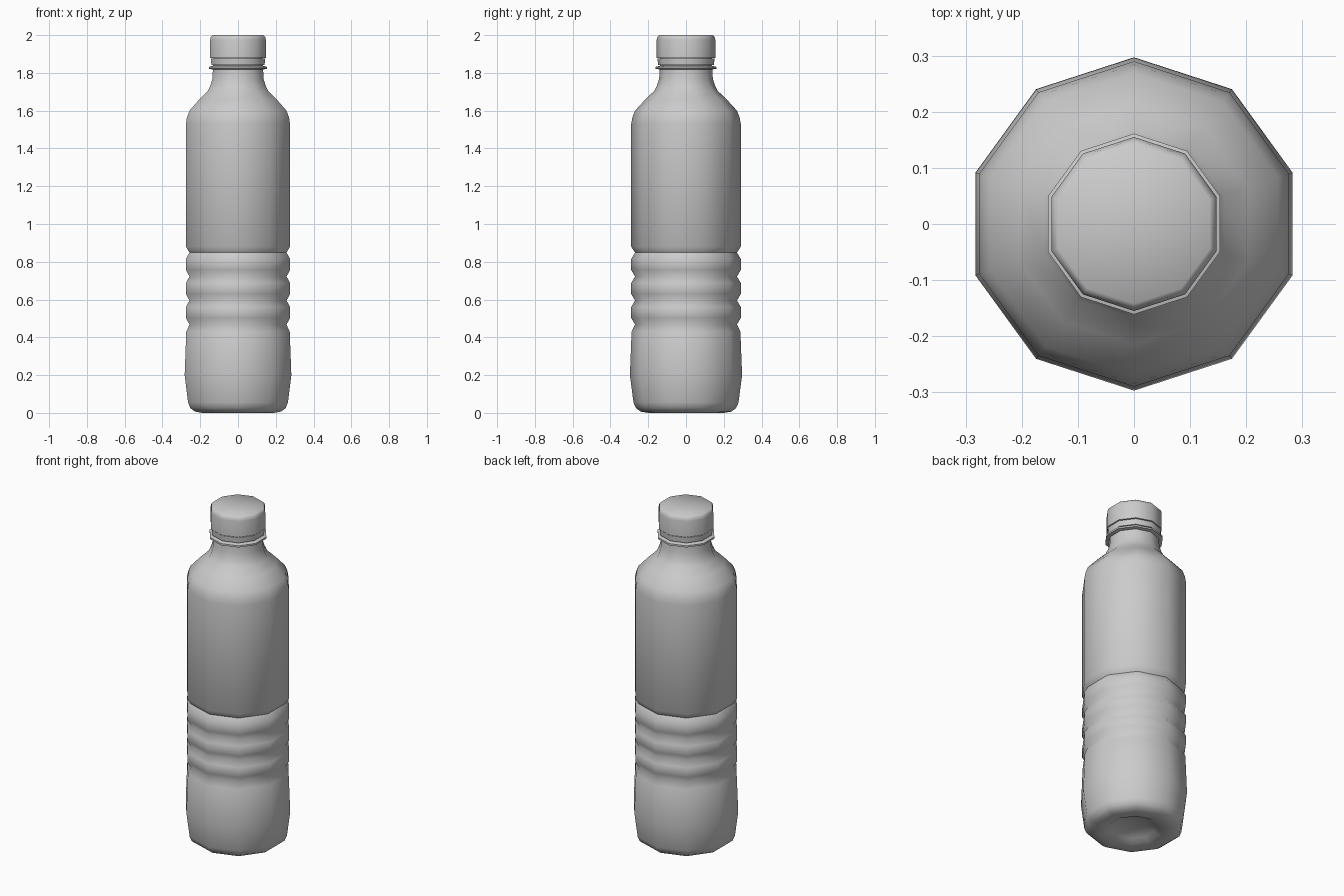
import bpy, bmesh, math

cube = bpy.data.objects.get("Cube")
if cube:
    bpy.data.objects.remove(cube, do_unlink=True)

SIDES = 10

grey = bpy.data.materials.new("plain_grey")
grey.use_nodes = True
colour = (0.6, 0.6, 0.6, 1)
grey.diffuse_color = colour
grey.node_tree.nodes["Principled BSDF"].inputs["Base Color"].default_value = colour


def lathe(name, profile, angle=60):
    """Spin a (radius, height) profile round z; zero radius closes an end."""
    bm = bmesh.new()
    rings = []
    for r, z in profile:
        if r == 0:
            rings.append([bm.verts.new((0, 0, z))] * SIDES)
            continue
        ring = []
        for i in range(SIDES):
            a = math.pi / 2 + math.tau * i / SIDES
            ring.append(bm.verts.new((r * math.cos(a), r * math.sin(a), z)))
        rings.append(ring)
    for low, high in zip(rings, rings[1:]):
        for i in range(SIDES):
            j = (i + 1) % SIDES
            corners = [low[i], low[j], high[j], high[i]]
            bm.faces.new(list(dict.fromkeys(corners)))
    mesh = bpy.data.meshes.new(name)
    bm.to_mesh(mesh)
    bm.free()
    mesh.materials.append(grey)
    obj = bpy.data.objects.new(name, mesh)
    bpy.context.collection.objects.link(obj)
    bpy.ops.object.select_all(action="DESELECT")
    obj.select_set(True)
    bpy.context.view_layer.objects.active = obj
    bpy.ops.object.shade_smooth_by_angle(angle=math.radians(angle))
    return obj


# Bottle body: recessed base, tapered foot, ribbed grip, shoulder and neck
base = [(0, 0.045), (0.08, 0.04), (0.12, 0.025), (0.15, 0.008), (0.20, 0.0),
        (0.24, 0.007), (0.265, 0.025), (0.278, 0.055), (0.297, 0.2), (0.288, 0.43)]
grip = []
for k in range(4):
    z = 0.468 + 0.127 * k
    grip += [(0.27, z)]
    if k < 3:
        grip += [(0.29, z + 0.034), (0.29, z + 0.093)]
shoulder = [(0.29, 0.88), (0.29, 1.53), (0.284, 1.565), (0.27, 1.6),
            (0.215, 1.66), (0.168, 1.705), (0.153, 1.735), (0.142, 1.77), (0.14, 1.818)]
neck = [(0.161, 1.822), (0.161, 1.832), (0.138, 1.838), (0.135, 1.96), (0, 1.96)]
lathe("bottle_body", base + grip + shoulder + neck)

# Tamper band under the cap
lathe("cap_band", [(0.139, 1.843), (0.148, 1.843), (0.151, 1.876), (0.139, 1.876)])

# Screw cap
lathe("screw_cap", [(0.139, 1.88), (0.155, 1.88), (0.155, 1.975),
                    (0.151, 1.992), (0.142, 2.0), (0, 2.0)])
